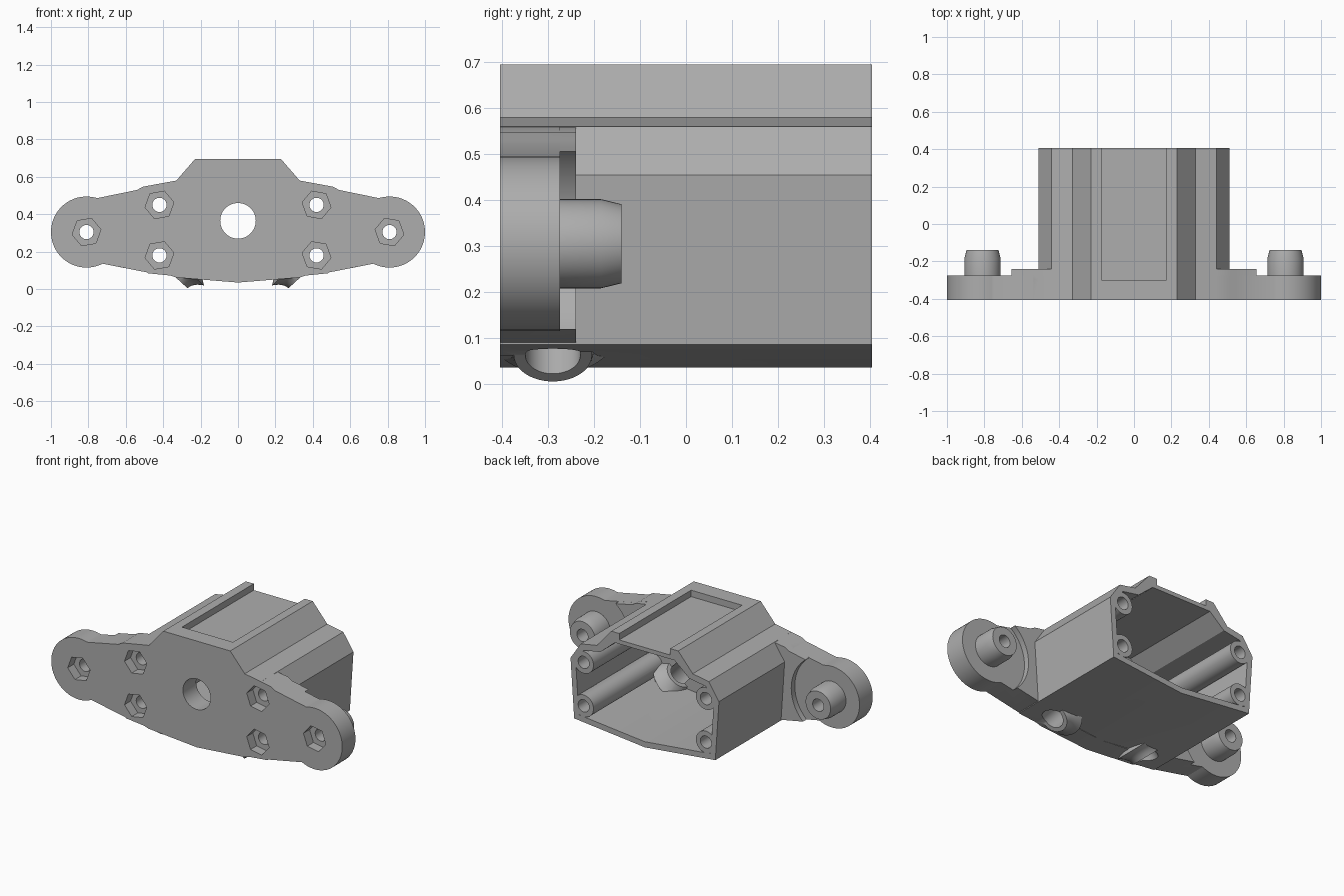
import bpy, bmesh
from math import sin, cos, pi, radians, sqrt
from mathutils import Vector

if "Cube" in bpy.data.objects:
    bpy.data.objects.remove(bpy.data.objects["Cube"], do_unlink=True)

grey = bpy.data.materials.new("plain grey")
grey.use_nodes = True
COLOUR = (0.42, 0.42, 0.42, 1)
grey.diffuse_color = COLOUR
grey.node_tree.nodes["Principled BSDF"].inputs["Base Color"].default_value = COLOUR

FRONT, BACK, INNER, STEP = -0.405, 0.405, -0.275, -0.24


def finish(name, bm):
    bmesh.ops.recalc_face_normals(bm, faces=bm.faces)
    mesh = bpy.data.meshes.new(name)
    bm.to_mesh(mesh)
    bm.free()
    mesh.materials.append(grey)
    ob = bpy.data.objects.new(name, mesh)
    bpy.context.collection.objects.link(ob)
    return ob


def prism(name, pts, y0, y1):
    """Extrude an (x, z) outline along y."""
    bm = bmesh.new()
    face = bm.faces.new([bm.verts.new((x, y0, z)) for x, z in pts])
    ext = bmesh.ops.extrude_face_region(bm, geom=[face])["geom"]
    bmesh.ops.translate(bm, vec=(0, y1 - y0, 0),
                        verts=[v for v in ext if isinstance(v, bmesh.types.BMVert)])
    return finish(name, bm)


def ring(cx, cz, r, n=48, turn=0):
    return [(cx + r * cos(turn + 2 * pi * i / n), cz + r * sin(turn + 2 * pi * i / n))
            for i in range(n)]


def symmetric(half):
    """Complete an outline given from bottom centre round the +x side to the top."""
    return half + [(-x, z) for x, z in reversed(half) if x > 0]


def lathe(name, centre, axis, profile, n=48):
    """Solid of revolution from (distance, radius) pairs."""
    axis = Vector(axis).normalized()
    u = Vector((0, 1, 0)) if abs(axis.y) < 0.9 else Vector((1, 0, 0))
    w = axis.cross(u)
    bm = bmesh.new()
    rows = [[bm.verts.new(Vector(centre) + axis * d +
                          r * (u * cos(2 * pi * i / n) + w * sin(2 * pi * i / n)))
             for i in range(n)] for d, r in profile]
    for a, b in zip(rows, rows[1:]):
        for i in range(n):
            j = (i + 1) % n
            bm.faces.new((a[i], a[j], b[j], b[i]))
    bm.faces.new(rows[0])
    bm.faces.new(rows[-1])
    return finish(name, bm)


def combine(target, tool, operation):
    mod = target.modifiers.new("boolean", "BOOLEAN")
    mod.object, mod.operation, mod.solver = tool, operation, "EXACT"
    bpy.ops.object.select_all(action="DESELECT")
    bpy.context.view_layer.objects.active = target
    target.select_set(True)
    bpy.ops.object.modifier_apply(modifier=mod.name)
    bpy.data.objects.remove(tool, do_unlink=True)


# Long hollow body
roof = [(0.33, 0.58), (0.23, 0.695)]
housing = prism("mounting_housing", symmetric(
    [(0, 0.035), (0.485, 0.085), (0.51, 0.455), (0.44, 0.56)] + roof), FRONT, BACK)

# Front plate with rounded ears
ear = [(0.81 + 0.19 * cos(radians(a)), 0.305 + 0.19 * sin(radians(a)))
       for a in range(-117, 106, 6)]
plate = symmetric([(0, 0.035), (0.33, 0.062), (0.37, 0.075), (0.49, 0.09), (0.72, 0.135)]
                  + ear + [(0.75, 0.487), (0.54, 0.53), (0.51, 0.547)] + roof)
combine(housing, prism("front_plate", plate, FRONT, INNER), "UNION")

# Raised step beside the body, scooped round each ear
for s in (1, -1):
    step = [(s * x, z) for x, z in
            [(0.40, 0.083), (0.49, 0.09), (0.67, 0.125), (0.67, 0.503),
             (0.54, 0.53), (0.51, 0.547), (0.40, 0.565)]]
    block = prism("step", step, INNER - 0.02, STEP)
    combine(block, prism("scoop", ring(s * 0.81, 0.305, 0.255, 64), -0.5, 0), "DIFFERENCE")
    combine(housing, block, "UNION")

# Inner cavity, leaving corner screw posts
screws = [(s * 0.42, z) for s in (1, -1) for z in (0.18, 0.45)]
cavity = prism("cavity", symmetric(
    [(0, 0.07), (0.453, 0.116), (0.475, 0.45), (0.42, 0.525), (0.305, 0.545),
     (0.205, 0.63)]), INNER, BACK + 0.1)
for x, z in screws:
    combine(cavity, prism("post", ring(x, z, 0.068), -0.5, 0.6), "DIFFERENCE")
combine(housing, cavity, "DIFFERENCE")

# Shallow panel slot in the roof, open at the back
combine(housing, prism("slot", [(-0.175, 0.655), (0.175, 0.655), (0.175, 0.8), (-0.175, 0.8)],
                       -0.3, BACK + 0.1), "DIFFERENCE")

# Ear bosses and slanted cable outlets underneath
for s in (1, -1):
    combine(housing, lathe("ear_boss", (s * 0.81, INNER - 0.05, 0.305), (0, 1, 0),
                           [(0, 0.097), (0.14, 0.097), (0.185, 0.086)]), "UNION")
    mouth, inward = (s * 0.333, -0.29, 0.062), (-s * 0.67, 0, 0.74)
    outlet = lathe("outlet", mouth, inward,
                   [(0, 0.085), (0.025, 0.092), (0.05, 0.112), (0.07, 0.14),
                    (0.09, 0.11), (0.13, 0.085)])
    combine(outlet, prism("trim", [(-1, -1), (1, -1), (1, 1), (-1, 1)], -1, FRONT + 0.001),
            "DIFFERENCE")
    combine(housing, outlet, "UNION")
    combine(housing, lathe("outlet_bore", mouth, inward, [(-0.2, 0.06), (0.2, 0.06)]),
            "DIFFERENCE")

# Central opening, screw holes and hexagonal nut pockets
combine(housing, prism("centre_hole", ring(0, 0.365, 0.095), -0.5, -0.2), "DIFFERENCE")
for x, z in screws + [(0.81, 0.305), (-0.81, 0.305)]:
    tilt = radians(-10 if x > 0 else 10)
    combine(housing, prism("screw_hole", ring(x, z, 0.038, 32), -0.5, 0.5), "DIFFERENCE")
    combine(housing, prism("nut_pocket", ring(x, z, 0.078, 6, tilt), -0.5, -0.345),
            "DIFFERENCE")

bpy.ops.object.select_all(action="DESELECT")
housing.select_set(True)
bpy.context.view_layer.objects.active = housing
bpy.ops.object.shade_smooth_by_angle(angle=radians(25))
